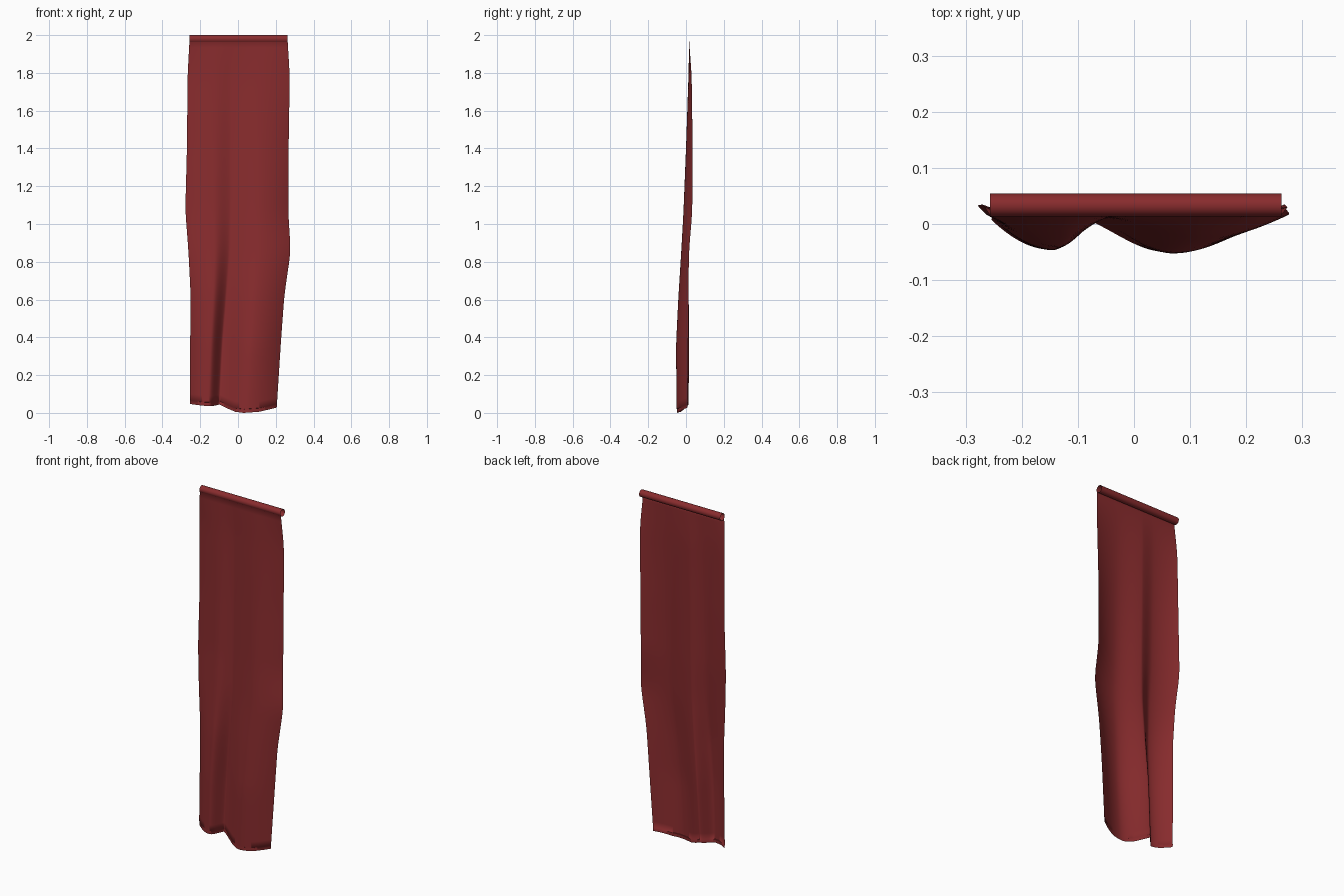
import bpy, math

if "Cube" in bpy.data.objects:
    bpy.data.objects.remove(bpy.data.objects["Cube"])

red = bpy.data.materials.new("dark red cloth")
red.diffuse_color = (0.25, 0.025, 0.027, 1)
red.use_nodes = True
red.node_tree.nodes["Principled BSDF"].inputs["Base Color"].default_value = red.diffuse_color

# Drape at key heights: z, left x, right x, fold x, edge y, left lobe y, fold y, right lobe y
KEYS = [
    (1.968, -.257, .263, -.040, .017, .017, .017, .017),
    (1.78, -.267, .274, -.040, .030, .015, .022, .013),
    (1.40, -.270, .268, -.040, .035, .004, .019, .000),
    (1.05, -.279, .266, -.040, .033, -.008, .015, -.014),
    (0.84, -.263, .279, -.045, .016, -.022, .012, -.026),
    (0.60, -.251, .245, -.062, .012, -.040, .014, -.041),
    (0.35, -.253, .227, -.082, .012, -.047, .018, -.053),
    (0.00, -.254, .205, -.100, .007, -.045, .013, -.049),
]
# Height of the lower edge across the width (0 = left, 1 = right)
EDGE = [(0, .047), (.15, .038), (.26, .036), (.34, .044), (.42, .026),
        (.52, .006), (.62, .0), (.8, .006), (1, .028)]


def table(keys, k):
    """Linear lookup of a row in a table sorted by its first column."""
    keys = sorted(keys)
    k = min(max(k, keys[0][0]), keys[-1][0])
    for a, b in zip(keys, keys[1:]):
        if k <= b[0]:
            t = (k - a[0]) / (b[0] - a[0])
            return [p + (q - p) * t for p, q in zip(a, b)]


def drape(z):
    """Key row softened over a small height range."""
    rows = [table(KEYS, z + d) for d in (-.04, 0, .04)] if .06 < z < 1.9 else [table(KEYS, z)]
    return [sum(c) / len(rows) for c in zip(*rows)][1:]


def depth(x, row):
    xl, xr, g, ye, yl, yg, yr = row
    lobe, end, y0, y1 = ((g + .36 * (xl - g), xl, yl, ye) if x < g
                         else (g + .50 * (xr - g), xr, yr, ye))
    if (x - lobe) * (end - lobe) >= 0:          # lobe out to the side edge
        t = (x - lobe) / (end - lobe)
        return y0 + (y1 - y0) * t ** 1.8
    t = (x - lobe) / (g - lobe)                 # lobe in to the fold
    return y0 + (yg - y0) * (.35 * t * t + .65 * t * t * (3 - 2 * t))


COLS, TOP, HEM = 97, 1.968, .02
verts = []

# Rolled open sleeve along the top, continuing from the front of the cloth
SIDES, R, CY, CZ = 24, .0205, .0335, 1.9795
START = math.atan2(TOP - CZ, .017 - CY)
for i in range(SIDES, 0, -1):
    a = START - 2 * math.pi * i / SIDES
    for c in range(COLS):
        verts.append((-.257 + .52 * c / (COLS - 1),
                      CY + R * math.cos(a), CZ + R * math.sin(a)))

# Hanging cloth with a slightly recessed hem: (height, inset) per row
rows = [(HEM + (TOP - HEM) * (1 - i / 56), 0) for i in range(57)]
rows += [(HEM - .001, .002), (0, .001)]
for z, inset in rows:
    row = drape(z)
    for c in range(COLS):
        u = c / (COLS - 1)
        x = row[0] + (row[1] - row[0]) * u
        lift = table(EDGE, u)[1] * max(0, 1 - z / TOP)
        verts.append((x, depth(x, row) + inset, z + lift))

n = SIDES + len(rows)
faces = [(r * COLS + c, (r + 1) * COLS + c, (r + 1) * COLS + c + 1, r * COLS + c + 1)
         for r in range(n - 1) for c in range(COLS - 1)]
me = bpy.data.meshes.new("hanging_cloth")
me.from_pydata(verts, [], faces)
me.materials.append(red)
cloth = bpy.data.objects.new("hanging_cloth", me)
bpy.context.collection.objects.link(cloth)
bpy.context.view_layer.objects.active = cloth
cloth.select_set(True)
bpy.ops.object.shade_smooth_by_angle(angle=math.radians(60))
